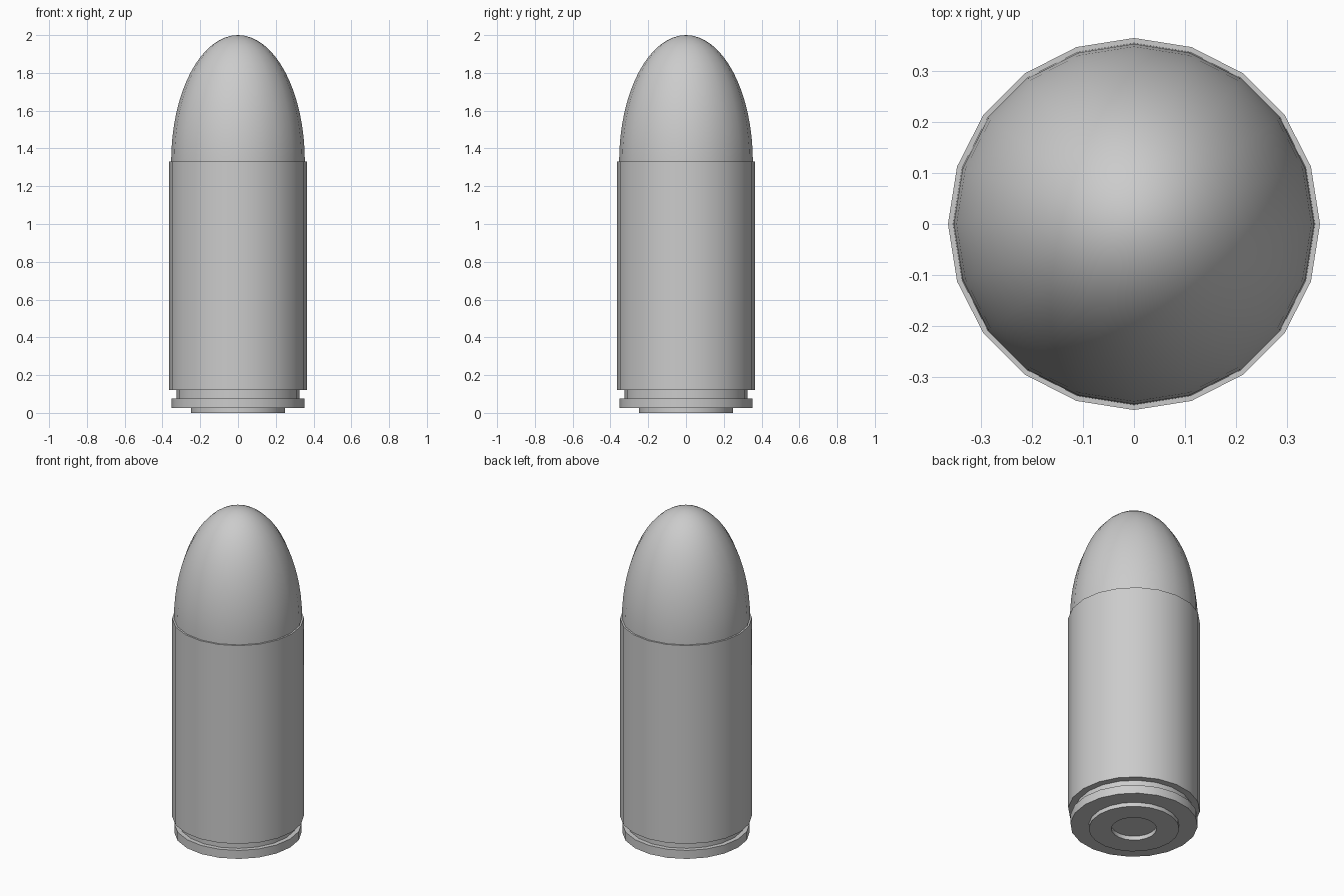
import bpy, bmesh
from math import sin, cos, pi, radians

SIDES = 20

cube = bpy.data.objects.get("Cube")
if cube:
    bpy.data.objects.remove(cube, do_unlink=True)

# One plain grey for everything
grey = bpy.data.materials.new("plain grey")
grey.use_nodes = True
colour = (0.6, 0.6, 0.6, 1)
grey.diffuse_color = colour
grey.node_tree.nodes["Principled BSDF"].inputs["Base Color"].default_value = colour


def lathe(name, profile, angle):
    """Turn (radius, height) points about z; radius 0 closes an end."""
    bm = bmesh.new()
    rings = []
    for r, z in profile:
        if r == 0:
            rings.append([bm.verts.new((0, 0, z))] * SIDES)
        else:
            rings.append([bm.verts.new((r * cos(2 * pi * i / SIDES),
                                        r * sin(2 * pi * i / SIDES), z))
                          for i in range(SIDES)])
    for a, b in zip(rings, rings[1:]):
        for i in range(SIDES):
            j = (i + 1) % SIDES
            bm.faces.new(dict.fromkeys((a[i], a[j], b[j], b[i])))
    bmesh.ops.recalc_face_normals(bm, faces=bm.faces)
    mesh = bpy.data.meshes.new(name)
    bm.to_mesh(mesh)
    bm.free()
    mesh.materials.append(grey)
    obj = bpy.data.objects.new(name, mesh)
    bpy.context.collection.objects.link(obj)
    bpy.ops.object.select_all(action="DESELECT")
    obj.select_set(True)
    bpy.context.view_layer.objects.active = obj
    bpy.ops.object.shade_smooth_by_angle(angle=radians(angle))
    return obj


# Case: recessed cap, base disc, rim, groove, straight wall and open mouth
lathe("case", [(0, 0.025), (0.125, 0.025), (0.125, 0), (0.25, 0),
               (0.25, 0.025), (0.352, 0.025), (0.352, 0.077),
               (0.325, 0.077), (0.325, 0.122), (0.364, 0.122),
               (0.364, 1.33), (0.352, 1.33), (0.352, 1.25), (0, 1.25)], 30)

# Rounded nose: half an ellipse seated in the mouth
RINGS, BASE, RADIUS = 16, 1.33, 0.354
nose = [(RADIUS, BASE - 0.06)]
for k in range(RINGS):
    t = pi / 2 * k / RINGS
    nose.append((RADIUS * cos(t), BASE + (2 - BASE) * sin(t)))
nose.append((0, 2))
lathe("nose", nose, 40)
